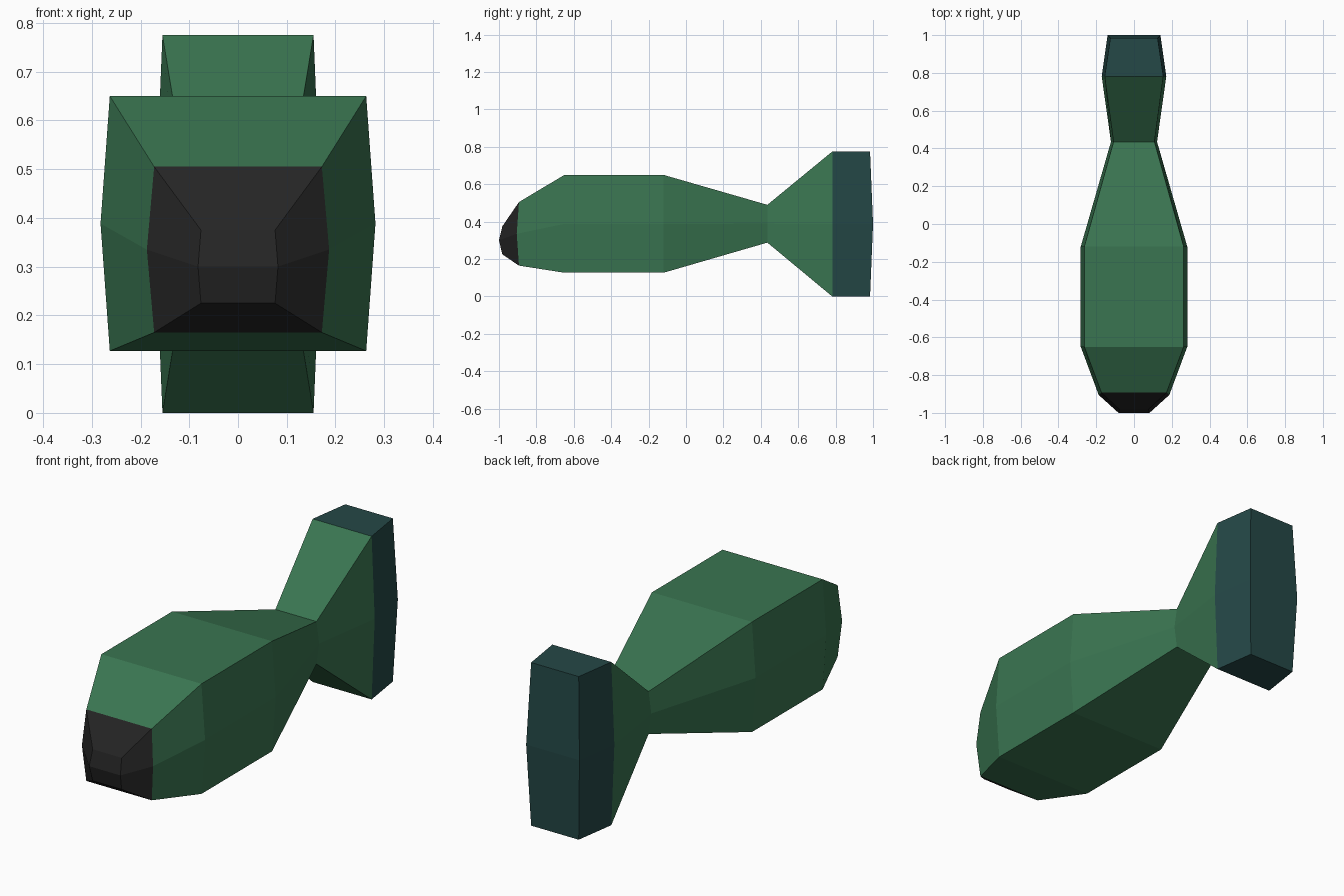
import bpy, bmesh

if "Cube" in bpy.data.objects:
    bpy.data.objects.remove(bpy.data.objects["Cube"])


def material(name, r, g, b):
    m = bpy.data.materials.new(name)
    m.diffuse_color = (r, g, b, 1)
    m.use_nodes = True
    m.node_tree.nodes["Principled BSDF"].inputs["Base Color"].default_value = m.diffuse_color
    return m


# Stations, nose to tail: corner y, middle y, corner half width,
# middle half width, bottom z, top z, colour of the band that follows
STATIONS = [
    (-0.982, -1.000, 0.076, 0.082, 0.225, 0.375, 0),
    (-0.893, -0.905, 0.172, 0.187, 0.165, 0.505, 1),
    (-0.650, -0.650, 0.263, 0.282, 0.127, 0.650, 1),
    (-0.120, -0.120, 0.263, 0.282, 0.127, 0.650, 1),
    (0.435, 0.435, 0.108, 0.122, 0.288, 0.490, 1),
    (0.782, 0.782, 0.155, 0.171, 0.000, 0.775, 2),
    (0.984, 1.000, 0.125, 0.140, 0.000, 0.775, 2),
]


def ring(bm, yc, ym, wc, wm, z0, z1, _):
    """Six-sided section: flat top and bottom, sides bulging at mid height."""
    zm = (z0 + z1) / 2
    pts = [(wc, yc, z1), (wm, ym, zm), (wc, yc, z0),
           (-wc, yc, z0), (-wm, ym, zm), (-wc, yc, z1)]
    return [bm.verts.new(p) for p in pts]


# Bomb body: nose, hull and flared tail lofted through the stations
bm = bmesh.new()
rings = [ring(bm, *s) for s in STATIONS]
for a, b, s in zip(rings, rings[1:], STATIONS):
    for i in range(6):
        j = (i + 1) % 6
        bm.faces.new((a[i], a[j], b[j], b[i])).material_index = s[6]

# End caps, each folded along the middle line
for r, colour in ((rings[0], 0), (rings[-1], 2)):
    for q in ((0, 1, 4, 5), (1, 2, 3, 4)):
        bm.faces.new([r[k] for k in q]).material_index = colour

bmesh.ops.recalc_face_normals(bm, faces=bm.faces)
mesh = bpy.data.meshes.new("bomb_body")
bm.to_mesh(mesh)
bm.free()
for m in (material("black nose", 0.018, 0.018, 0.018),
          material("green hull", 0.042, 0.178, 0.082),
          material("dark teal tail", 0.018, 0.065, 0.063)):
    mesh.materials.append(m)
bpy.context.collection.objects.link(bpy.data.objects.new("bomb_body", mesh))
